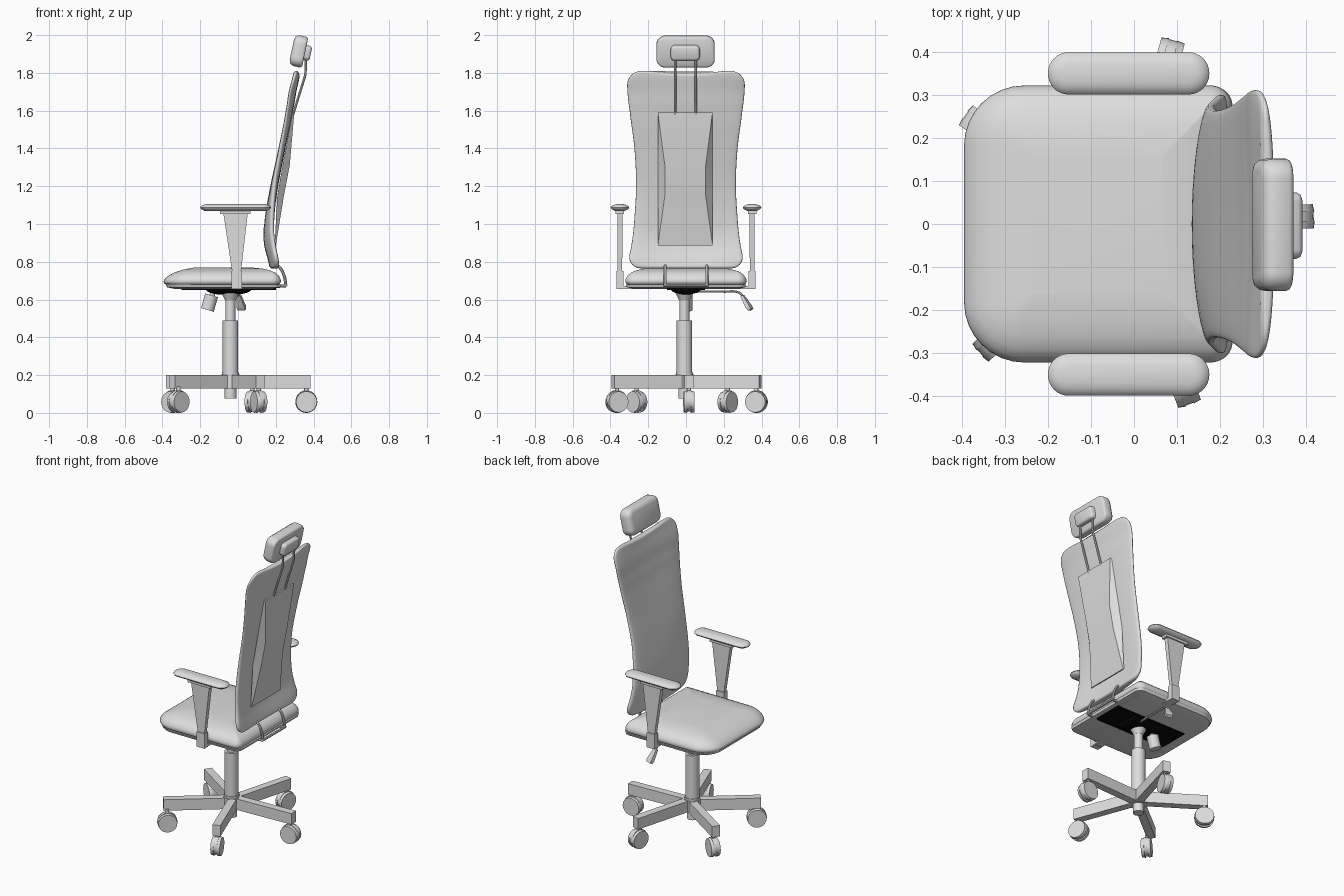
import bpy, bmesh, math
from mathutils import Vector, Matrix

if "Cube" in bpy.data.objects:
    bpy.data.objects.remove(bpy.data.objects["Cube"])


def paint(name, level):
    mat = bpy.data.materials.new(name)
    mat.use_nodes = True
    colour = (level, level, level, 1)
    mat.diffuse_color = colour
    mat.node_tree.nodes["Principled BSDF"].inputs["Base Color"].default_value = colour
    return mat


GREY, BLACK = paint("plain_grey", 0.73), paint("black", 0.002)


def finish(bm, name, angle=35, mat=GREY):
    """Turn a bmesh into a shaded object."""
    bmesh.ops.recalc_face_normals(bm, faces=bm.faces)
    mesh = bpy.data.meshes.new(name)
    bm.to_mesh(mesh)
    bm.free()
    mesh.materials.append(mat)
    for p in mesh.polygons:
        p.use_smooth = angle > 0
    if angle:
        mesh.set_sharp_from_angle(angle=math.radians(angle))
    obj = bpy.data.objects.new(name, mesh)
    bpy.context.collection.objects.link(obj)
    return obj


def loft(name, rings, angle=35, mat=GREY):
    """Skin a stack of equal closed rings and cap both ends."""
    bm = bmesh.new()
    rows = [[bm.verts.new(p) for p in ring] for ring in rings]
    n = len(rows[0])
    for a, b in zip(rows, rows[1:]):
        for i in range(n):
            j = (i + 1) % n
            bm.faces.new((a[i], a[j], b[j], b[i]))
    bm.faces.new(rows[0])
    bm.faces.new(rows[-1])
    return finish(bm, name, angle, mat)


def box(name, lo, hi, matrix=Matrix()):
    lo, hi = Vector(lo), Vector(hi)
    bm = bmesh.new()
    bmesh.ops.create_cube(bm, size=1, matrix=matrix @ Matrix.Translation((lo + hi) / 2)
                          @ Matrix.Diagonal((*(hi - lo), 1)))
    return finish(bm, name, 0)


def rod(name, start, end, r0, r1=None, sides=24):
    """Cylinder or cone between two points."""
    a, b = Vector(start), Vector(end)
    turn = (b - a).to_track_quat("Z", "Y").to_matrix().to_4x4()
    bm = bmesh.new()
    bmesh.ops.create_cone(bm, cap_ends=True, segments=sides, radius1=r0,
                          radius2=r0 if r1 is None else r1, depth=(b - a).length,
                          matrix=Matrix.Translation((a + b) / 2) @ turn)
    return finish(bm, name)


def tube(name, points, radius, handles="AUTO"):
    """Round tube along a path."""
    curve = bpy.data.curves.new(name, "CURVE")
    curve.dimensions = "3D"
    curve.bevel_depth, curve.bevel_resolution, curve.use_fill_caps = radius, 2, True
    spline = curve.splines.new("BEZIER")
    spline.bezier_points.add(len(points) - 1)
    for bp, p in zip(spline.bezier_points, points):
        bp.co = p
        bp.handle_left_type = bp.handle_right_type = handles
    helper = bpy.data.objects.new(name + "_path", curve)
    bm = bmesh.new()
    bpy.context.collection.objects.link(helper)
    mesh = helper.to_mesh()
    bm.from_mesh(mesh)
    helper.to_mesh_clear()
    bpy.data.objects.remove(helper)
    return finish(bm, name)


def pad(name, x0, x1, y0, y1, radii, layers, place=Matrix(), shape=lambda p: p, angle=50, mat=GREY):
    """Rounded rectangle stacked in (inset, height) layers."""
    rings = []
    for inset, h in layers:
        ring = []
        corners = ((x1, y1, -1, -1), (x0, y1, 1, -1), (x0, y0, 1, 1), (x1, y0, -1, 1))
        for k, (cx, cy, sx, sy) in enumerate(corners):
            r = max(radii[k], inset + 0.004)
            for s in range(9):
                t = math.radians(90 * k + s * 11.25)
                ring.append(place @ shape(Vector((cx + sx * r + (r - inset) * math.cos(t),
                                                  cy + sy * r + (r - inset) * math.sin(t), h))))
        rings.append(ring)
    return loft(name, rings, angle, mat)


def blend(table, z):
    """Catmull-Rom value of each column of a table keyed by height."""
    k = max(i for i in range(len(table) - 1) if table[i][0] <= z or i == 0)
    p = [table[min(max(k + d, 0), len(table) - 1)] for d in (-1, 0, 1, 2)]
    t = (z - p[1][0]) / (p[2][0] - p[1][0])
    out = []
    for c in range(1, len(p[0])):
        a, b, d, e = (q[c] for q in p)
        out.append(b + t / 2 * (d - a + t * (2 * a - 5 * b + 4 * d - e + t * (3 * (b - d) + e - a))))
    return out


# Five-armed base with twin-wheel casters
HUB = Matrix.Translation((-0.027, -0.002, 0))
for i, swivel in enumerate((2.6, 74.6, 145, 222, 290.6)):
    box(f"base_arm_{i}", (0, -0.024, 0.13), (0.41, 0.024, 0.2),
        HUB @ Matrix.Rotation(math.radians(2.6 + 72 * i), 4, "Z"))
    m = HUB @ Matrix.Rotation(math.radians(swivel), 4, "Z") @ Matrix.Translation((0.389, 0, 0))
    rod(f"caster_stem_{i}", m @ Vector((0, 0, 0.09)), m @ Vector((0, 0, 0.14)), 0.011)
    rod(f"caster_hood_{i}", m @ Vector((0, -0.012, 0.064)), m @ Vector((0, 0.012, 0.064)), 0.056)
    for side in (-1, 1):
        rod(f"caster_wheel_{i}_{side}", m @ Vector((0, side * 0.01, 0.058)),
            m @ Vector((0, side * 0.028, 0.058)), 0.058, 0.055, 32)

# Central column
for part, z0, z1, r0, r1 in (("column_foot", 0.075, 0.14, 0.032, 0.032), ("hub", 0.128, 0.202, 0.05, 0.05),
                             ("column_collar", 0.2, 0.215, 0.045, 0.045), ("column_sleeve", 0.2, 0.49, 0.041, 0.041),
                             ("piston", 0.48, 0.62, 0.026, 0.026), ("column_head", 0.595, 0.64, 0.027, 0.05)):
    rod(part, (-0.04, -0.008, z0), (-0.04, -0.008, z1), r0, r1, 32)

# Black mechanism: flat plate with a shallow belly
pad("mechanism_plate", -0.3, 0.2, -0.1, 0.1, (0.005,) * 4, ((0, 0.66), (0, 0.651)), mat=BLACK)
pad("mechanism_belly", -0.17, 0.07, -0.08, 0.08, (0.02,) * 4,
    ((0, 0.655), (0.004, 0.645), (0.025, 0.635), (0.06, 0.627)), mat=BLACK)

# Tension knob and height lever
rod("tension_stem", (-0.125, 0, 0.67), (-0.14, 0, 0.61), 0.014)
rod("tension_knob", (-0.14, 0, 0.622), (-0.162, 0, 0.545), 0.035)
tube("lever_rod", [(0, 0.05, 0.642), (0, 0.2, 0.642), (0, 0.28, 0.637), (0.004, 0.305, 0.615)], 0.006)
lever = Matrix.Translation((0.004, 0.298, 0.62)) @ Vector((0.016, 0.042, -0.07)).to_track_quat("Z", "X").to_matrix().to_4x4()
loft("lever_handle", [[lever @ Vector((a * t, b * w, h)) for a, b in ((-1, -1), (1, -1), (1, 1), (-1, 1))]
                      for h, t, w in ((0, 0.008, 0.012), (0.07, 0.011, 0.023), (0.088, 0.009, 0.02))], 0)


# Seat cushion and shell
def droop(p):
    p.z -= 0.03 * max(0, (-0.2 - p.x) / 0.2) ** 2 * max(0, (p.z - 0.69) / 0.08)
    return p


CORNERS = (0.05, 0.14, 0.14, 0.05)
pad("seat_cushion", -0.395, 0.228, -0.322, 0.322, CORNERS,
    ((0.03, 0.675), (0.006, 0.683), (0, 0.697), (0.004, 0.712), (0.014, 0.728), (0.032, 0.743),
     (0.06, 0.755), (0.1, 0.764), (0.16, 0.77)), shape=droop)
pad("seat_shell", -0.388, 0.235, -0.325, 0.325, CORNERS, ((0.06, 0.655), (0.012, 0.665), (0.006, 0.68)), angle=20)

# Backrest: height, middle x, sideways curl, half width, half thickness
BACK = ((0.765, 0.19, 0.02, 0.312, 0.023), (0.9, 0.16, 0.03, 0.287, 0.023), (1.0, 0.162, 0.02, 0.275, 0.023),
        (1.2, 0.192, 0.0, 0.264, 0.021), (1.4, 0.233, -0.008, 0.273, 0.018), (1.6, 0.274, -0.014, 0.298, 0.016),
        (1.7, 0.293, -0.016, 0.31, 0.016), (1.81, 0.312, -0.008, 0.312, 0.016))
LOW, HIGH = BACK[0][0], BACK[-1][0]


def rounding(gap, r):
    return 0 if gap >= r else r - math.sqrt(max(r * r - (r - gap) ** 2, 0))


rings = []
for k in range(61):
    z = LOW + (HIGH - LOW) * (0.5 - 0.5 * math.cos(math.pi * k / 60))
    mid, curl, wide, thick = blend(BACK, z)
    gap = min(z - LOW, HIGH - z)
    wide -= rounding(gap, 0.075)
    thick -= rounding(gap, 0.013)
    ring = []
    for s in range(48):
        c, d = math.cos(math.tau * s / 48), math.sin(math.tau * s / 48)
        y = wide * math.copysign(abs(c) ** 0.7, c)
        dip = 0.014 * max(0, (z - 1.7) / 0.11) * max(0, 1 - (y / 0.2) ** 2)
        ring.append((mid + curl * (y / 0.3) ** 2 + thick * math.copysign(abs(d) ** 0.6, d), y, z - dip))
    rings.append(ring)
loft("backrest", rings, 60)

# Waisted spine panel on the rear
loft("spine_panel", [[(xf, -0.149, z), (xr, -0.004 - w, z), (xr, -0.004 + w, z), (xf, 0.141, z)]
                     for z, xf, xr, w in ((0.885, 0.194, 0.2, 0.145), (1.15, 0.208, 0.243, 0.108),
                                          (1.31, 0.236, 0.274, 0.108), (1.59, 0.288, 0.298, 0.145))], 10)

# Bent tubes joining seat and backrest
for side in (-1, 1):
    y = side * 0.11
    tube(f"back_support_{side}", [(0.18, y, 0.79), (0.215, y, 0.775), (0.243, y, 0.73), (0.254, y, 0.672)], 0.008)
    tube(f"support_foot_{side}", [(0.254, y, 0.672), (0.15, y, 0.667)], 0.008)
tube("support_crossbar", [(0.254, -0.116, 0.675), (0.254, 0.116, 0.675)], 0.008)

# Headrest, its bracket and twin rods
tilt = Matrix.Translation((0.32, -0.002, 1.915)) @ Matrix.Rotation(math.radians(102), 4, "Y")
pad("headrest", -0.083, 0.083, -0.154, 0.154, (0.045,) * 4,
    ((0.03, -0.036), (0.012, -0.031), (0.003, -0.02), (0, -0.005), (0, 0.025), (0.004, 0.033), (0.01, 0.036)), tilt)
pad("headrest_bracket", -0.04, 0.04, -0.079, 0.075, (0.022,) * 4,
    ((0, 0.02), (0, 0.055), (0.004, 0.063), (0.012, 0.067)), tilt)
for y in (-0.058, 0.052):
    tube(f"headrest_rod_{y}", [(0.36, y, 1.9), (0.357, y, 1.79), (0.29, y, 1.575)], 0.0065, "VECTOR")

# Armrests
for side in (-1, 1):
    y = side * 0.35
    pad(f"armrest_pad_{side}", -0.2, 0.175, y - 0.049, y + 0.049, (0.048,) * 4,
        ((0.025, 1.068), (0.004, 1.08), (0, 1.087), (0.004, 1.094), (0.016, 1.101), (0.03, 1.105)))
    box(f"armrest_plate_{side}", (-0.095, y - 0.022, 1.052), (0.065, y + 0.022, 1.072))
    loft(f"armrest_post_{side}", [[(x0, y - t, z), (x1, y - t, z), (x1, y + t, z), (x0, y + t, z)]
                                  for z, x0, x1, t in ((0.74, -0.03, 0.015, 0.012), (1.06, -0.078, 0.052, 0.014))], 0)
    box(f"armrest_sleeve_{side}", (-0.035, y - 0.018, 0.655), (0.02, y + 0.018, 0.75))
    box(f"armrest_tongue_{side}", (-0.035, min(y, side * 0.25), 0.657), (0.02, max(y, side * 0.25), 0.672))
